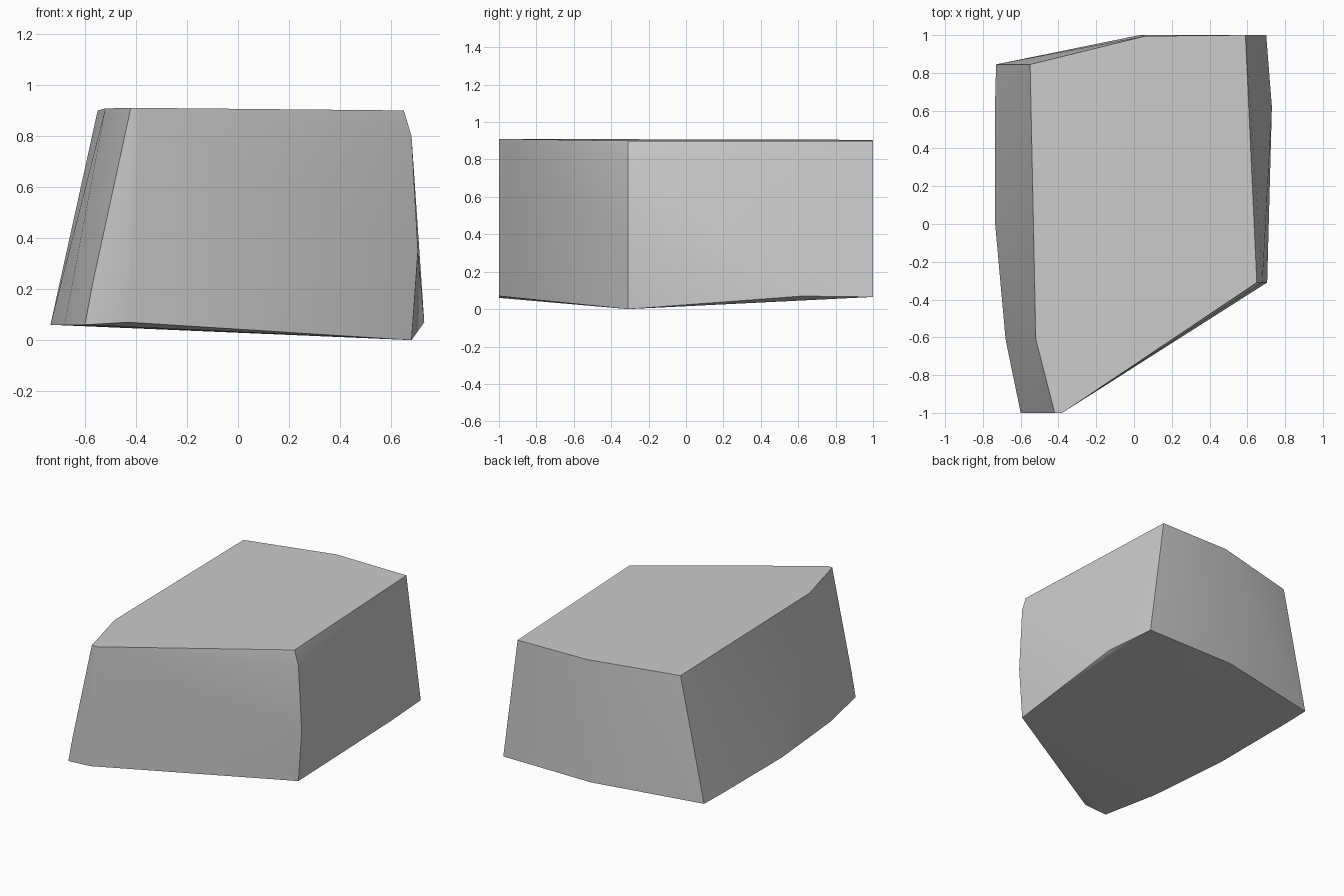
import bpy
import bmesh
import math

cube = bpy.data.objects.get("Cube")
if cube:
    bpy.data.objects.remove(cube, do_unlink=True)

# One plain stone colour
stone = bpy.data.materials.new("stone_grey")
stone.use_nodes = True
grey = (0.6, 0.6, 0.6, 1)
stone.diffuse_color = grey
stone.node_tree.nodes["Principled BSDF"].inputs["Base Color"].default_value = grey

# Upper outline, anticlockwise from the front tip
top = [(-0.42, -1, 0.91), (-0.38, -1, 0.91), (0.65, -0.31, 0.9),
       (0.59, 1, 0.9), (0.06, 0.995, 0.905), (-0.55, 0.845, 0.9),
       (-0.52, -0.61, 0.908)]
# Lower outline, leaning outwards and dipping at the right corner
bottom = [(-0.6, -1, 0.06), (-0.43, -1, 0.07), (0.68, -0.31, 0),
          (0.73, 0.62, 0.07), (0.7, 1, 0.065), (0.03, 1, 0.065),
          (-0.73, 0.845, 0.06), (-0.735, 0.66, 0.06), (-0.735, 0, 0.06),
          (-0.68, -0.61, 0.06)]
# Slight bulges down the front corners
bulge = [(0.68, -0.31, 0.8), (0.705, -0.31, 0.35), (-0.57, -1, 0.22)]

# Stone block wrapped around the outlines
bm = bmesh.new()
for p in top + bottom + bulge:
    bm.verts.new(p)
bmesh.ops.convex_hull(bm, input=bm.verts[:])
bmesh.ops.dissolve_limit(bm, angle_limit=math.radians(0.8),
                         verts=bm.verts[:], edges=bm.edges[:])
bmesh.ops.recalc_face_normals(bm, faces=bm.faces[:])
mesh = bpy.data.meshes.new("stone_block")
bm.to_mesh(mesh)
bm.free()
mesh.materials.append(stone)

block = bpy.data.objects.new("stone_block", mesh)
bpy.context.collection.objects.link(block)
bpy.context.view_layer.objects.active = block
block.select_set(True)
bpy.ops.object.shade_smooth_by_angle(angle=math.radians(38))
